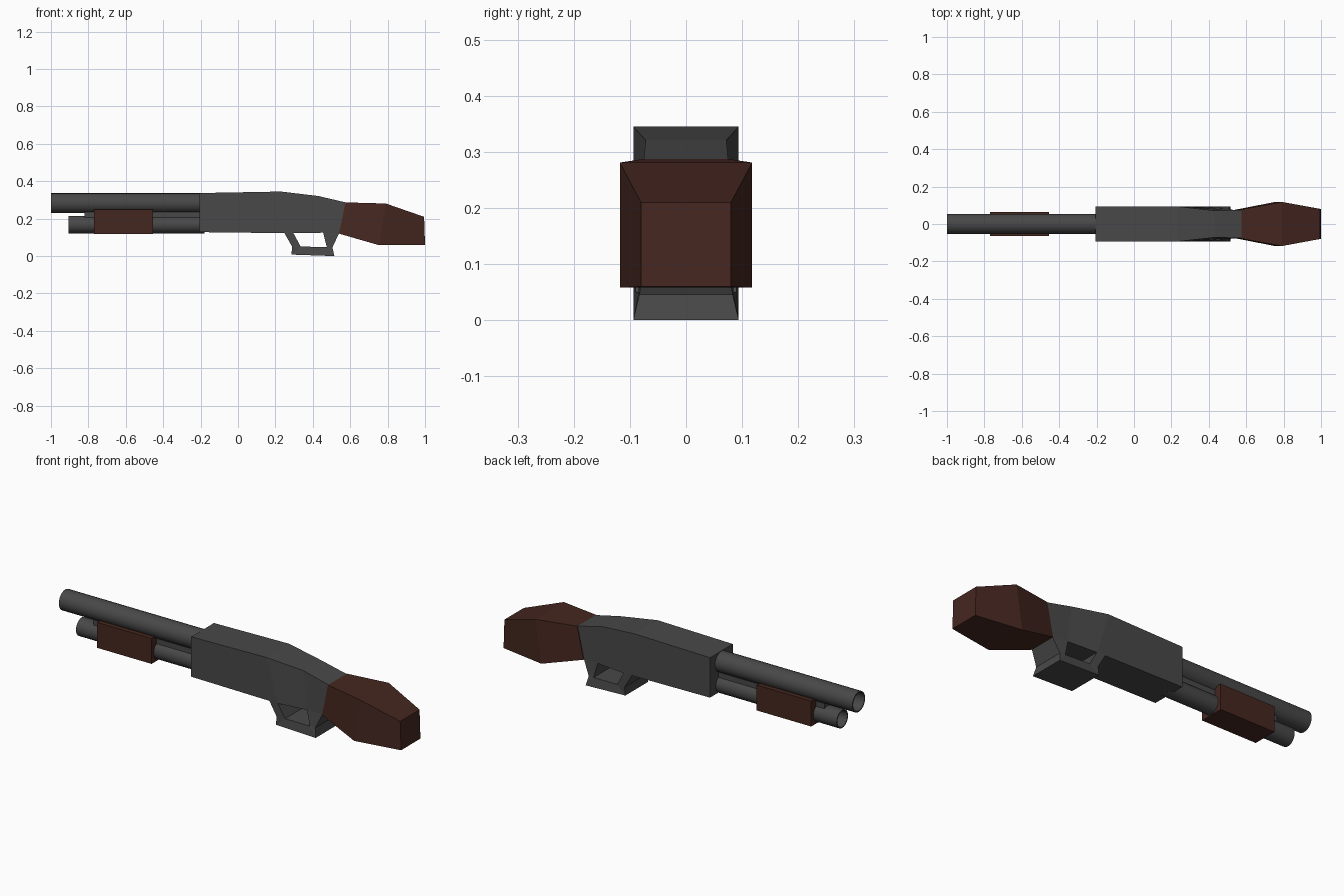
import bpy, bmesh, math

if "Cube" in bpy.data.objects:
    bpy.data.objects.remove(bpy.data.objects["Cube"])


def material(name, rgb):
    m = bpy.data.materials.new(name)
    m.diffuse_color = (*rgb, 1)
    m.use_nodes = True
    m.node_tree.nodes["Principled BSDF"].inputs["Base Color"].default_value = m.diffuse_color
    return m


METAL = material("dark_metal", (0.065, 0.065, 0.065))
WOOD = material("brown_wood", (0.06, 0.02, 0.014))


def skin(name, rings, mat):
    """Join equal-sized rings of points into a closed solid."""
    bm = bmesh.new()
    loops = [[bm.verts.new(p) for p in ring] for ring in rings]
    n = len(loops[0])
    for a, b in zip(loops, loops[1:]):
        for i in range(n):
            j = (i + 1) % n
            bm.faces.new((a[i], a[j], b[j], b[i]))
    bm.faces.new(loops[0])
    bm.faces.new(loops[-1])
    bmesh.ops.recalc_face_normals(bm, faces=bm.faces)
    me = bpy.data.meshes.new(name)
    bm.to_mesh(me)
    bm.free()
    me.materials.append(mat)
    ob = bpy.data.objects.new(name, me)
    bpy.context.collection.objects.link(ob)
    return ob


def loft(name, sections, mat):
    """Section: top x, top z, bottom x, bottom z, top half width, bottom half width."""
    rings = [[(xt, -wt, zt), (xt, wt, zt), (xb, wb, zb), (xb, -wb, zb)]
             for xt, zt, xb, zb, wt, wb in sections]
    return skin(name, rings, mat)


def box(name, x0, x1, w, z0, z1, mat):
    return loft(name, [(x, z1, x, z0, w, w) for x in (x0, x1)], mat)


def tube(name, x0, x1, r, z, bore, sides=24):
    """Round tube with a hollow front end."""
    def ring(x, rad):
        return [(x, rad * math.cos(2 * math.pi * i / sides),
                 z + rad * math.sin(2 * math.pi * i / sides)) for i in range(sides)]
    ob = skin(name, [ring(x1, r), ring(x0, r), ring(x0, r * 0.88),
                     ring(x0 + bore, r * 0.88)], METAL)
    bpy.ops.object.select_all(action='DESELECT')
    ob.select_set(True)
    bpy.context.view_layer.objects.active = ob
    bpy.ops.object.shade_smooth_by_angle(angle=math.radians(35))
    return ob


# Barrel, magazine tube and the thin rib joining them
tube("barrel", -1.0, -0.18, 0.053, 0.283, 0.2)
tube("magazine_tube", -0.905, -0.18, 0.047, 0.168, 0.2)
box("tube_rib", -0.82, -0.18, 0.025, 0.2, 0.235, METAL)

# Sliding fore grip
box("fore_grip", -0.77, -0.455, 0.065, 0.117, 0.25, WOOD)

# Receiver, narrowing towards the stock
loft("receiver", [
    (-0.205, 0.337, -0.205, 0.128, 0.094, 0.094),
    (0.23, 0.345, 0.295, 0.122, 0.094, 0.094),
    (0.43, 0.321, 0.455, 0.125, 0.072, 0.080),
    (0.575, 0.287, 0.54, 0.12, 0.075, 0.072)], METAL)

# Trigger guard: front leg, bottom bar, rear leg in one strip
loft("trigger_guard", [
    (0.295, 0.125, 0.245, 0.128, 0.094, 0.094),
    (0.335, 0.051, 0.29, 0.05, 0.090, 0.094),
    (0.335, 0.051, 0.285, 0.008, 0.090, 0.094),
    (0.475, 0.048, 0.515, 0.0, 0.085, 0.094),
    (0.475, 0.048, 0.505, 0.046, 0.085, 0.083),
    (0.455, 0.127, 0.54, 0.122, 0.080, 0.072)], METAL)

# Shoulder stock
loft("stock", [
    (0.575, 0.287, 0.54, 0.12, 0.078, 0.076),
    (0.79, 0.281, 0.755, 0.058, 0.118, 0.118),
    (0.995, 0.21, 1.0, 0.06, 0.080, 0.080)], WOOD)
